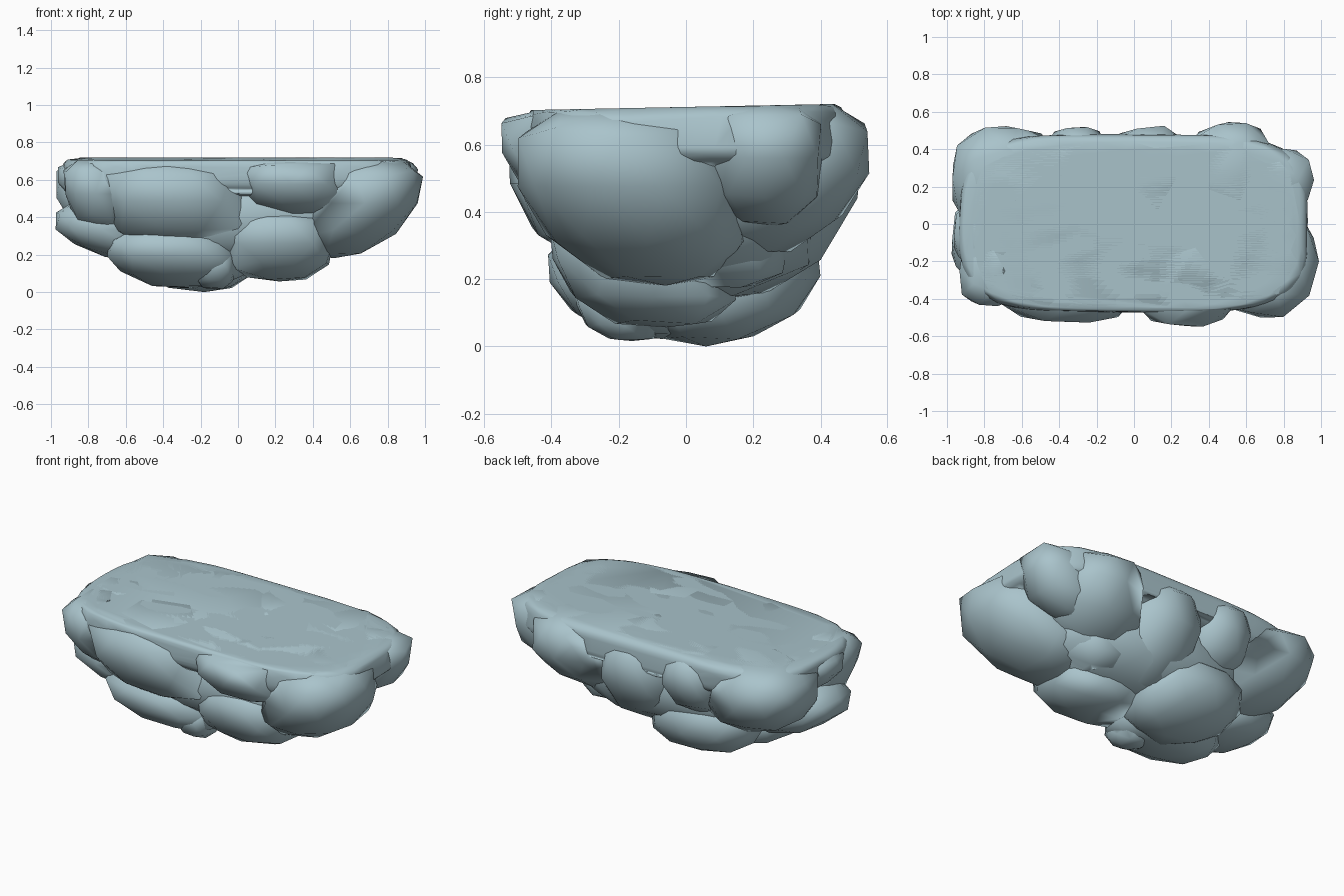
import bpy, bmesh
from mathutils import Vector, noise

if "Cube" in bpy.data.objects:
    bpy.data.objects.remove(bpy.data.objects["Cube"])

stone = bpy.data.materials.new("grey blue stone")
stone.use_nodes = True
COLOUR = (0.40, 0.55, 0.60, 1)
stone.diffuse_color = COLOUR
stone.node_tree.nodes["Principled BSDF"].inputs["Base Color"].default_value = COLOUR


def ground_level(y):
    return 0.712 + 0.02 * y


def boulder(name, xs, ys, zs, lean=(0, 0), power=3.0, rough=0.07, detail=2, sink=0.0):
    """Rounded block filling the given ranges; its foot is shifted by lean, its top cut level."""
    bm = bmesh.new()
    bmesh.ops.create_icosphere(bm, subdivisions=detail, radius=1)
    seed = Vector((xs[0] * 7, ys[0] * 5, zs[0] * 9))
    for v in bm.verts:
        n = v.co.normalized()
        n /= sum(abs(c) ** power for c in n) ** (1 / power)
        n *= 1 + rough * noise.noise(n * 1.4 + seed)
        foot = max(0, -n.z + 0.2) / 1.2
        x, y, z = [(r[0] + r[1]) / 2 + c * (r[1] - r[0]) / 2 for c, r in zip(n, (xs, ys, zs))]
        x += lean[0] * foot
        y += lean[1] * foot
        v.co = (x, y, min(max(z, 0), ground_level(y) - sink))
    bmesh.ops.convex_hull(bm, input=bm.verts[:])
    bmesh.ops.delete(bm, geom=[v for v in bm.verts if not v.link_faces], context='VERTS')
    bmesh.ops.recalc_face_normals(bm, faces=bm.faces[:])
    for f in bm.faces:
        f.smooth = True
    mesh = bpy.data.meshes.new(name)
    bm.to_mesh(mesh)
    bm.free()
    mesh.materials.append(stone)
    obj = bpy.data.objects.new(name, mesh)
    bpy.context.collection.objects.link(obj)
    return obj


# Level top and the hidden core that joins the stones
boulder("top_slab", (-0.93, 0.93), (-0.47, 0.48), (0.5, 0.76), power=4, rough=0.02, detail=4)
boulder("core", (-0.75, 0.75), (-0.4, 0.42), (0.12, 0.68), power=2.3)

# Rim stones along the front
boulder("front_left_end_stone", (-0.94, -0.62), (-0.45, -0.05), (0.31, 0.74), (0.08, 0.1))
boulder("front_long_stone", (-0.76, 0.04), (-0.55, 0.1), (0.22, 0.75), (0.08, 0.12))
boulder("front_middle_stone", (-0.02, 0.57), (-0.56, 0.0), (0.4, 0.75), (0.08, 0.1))
boulder("front_corner_stone", (0.42, 1.0), (-0.52, 0.12), (0.18, 0.77), (-0.2, 0.14), 2.6)

# Rim stones on the two ends
boulder("right_end_stone", (0.5, 0.97), (0.06, 0.41), (0.36, 0.76), (-0.12, 0))
boulder("left_end_stone", (-0.98, -0.5), (-0.25, 0.12), (0.44, 0.73), (0.1, 0))
boulder("left_low_stone", (-1.0, -0.52), (-0.33, 0.16), (0.17, 0.5), (0.2, 0.03), 2.6)

# Rim stones along the back
boulder("back_right_corner_stone", (0.26, 0.78), (0.0, 0.56), (0.26, 0.77), (-0.08, -0.13), 2.7)
boulder("back_middle_stone", (-0.16, 0.33), (-0.05, 0.54), (0.14, 0.74), (0, -0.18), 2.8)
boulder("back_small_stone", (-0.49, -0.12), (0.1, 0.535), (0.32, 0.74), (0, -0.1), 2.8)
boulder("back_left_corner_stone", (-1.0, -0.42), (-0.05, 0.54), (0.25, 0.76), (0.16, -0.14), 2.6)

# Lower stones tapering down to the foot
boulder("low_front_left_stone", (-0.72, -0.02), (-0.43, 0.05), (0.02, 0.36), (0.12, 0.12), 2.6)
boulder("low_front_right_stone", (-0.1, 0.5), (-0.42, 0.1), (0.06, 0.46), (0.02, 0.1), 3.2)
boulder("foot_pebble", (-0.23, -0.02), (-0.34, -0.1), (0.015, 0.23), (0, 0.06))
boulder("foot_stone", (-0.6, 0.08), (-0.1, 0.42), (0.0, 0.42), (0.08, -0.1), 2.3)
boulder("low_right_stone", (0.2, 0.6), (-0.12, 0.3), (0.17, 0.42), (-0.05, 0))
